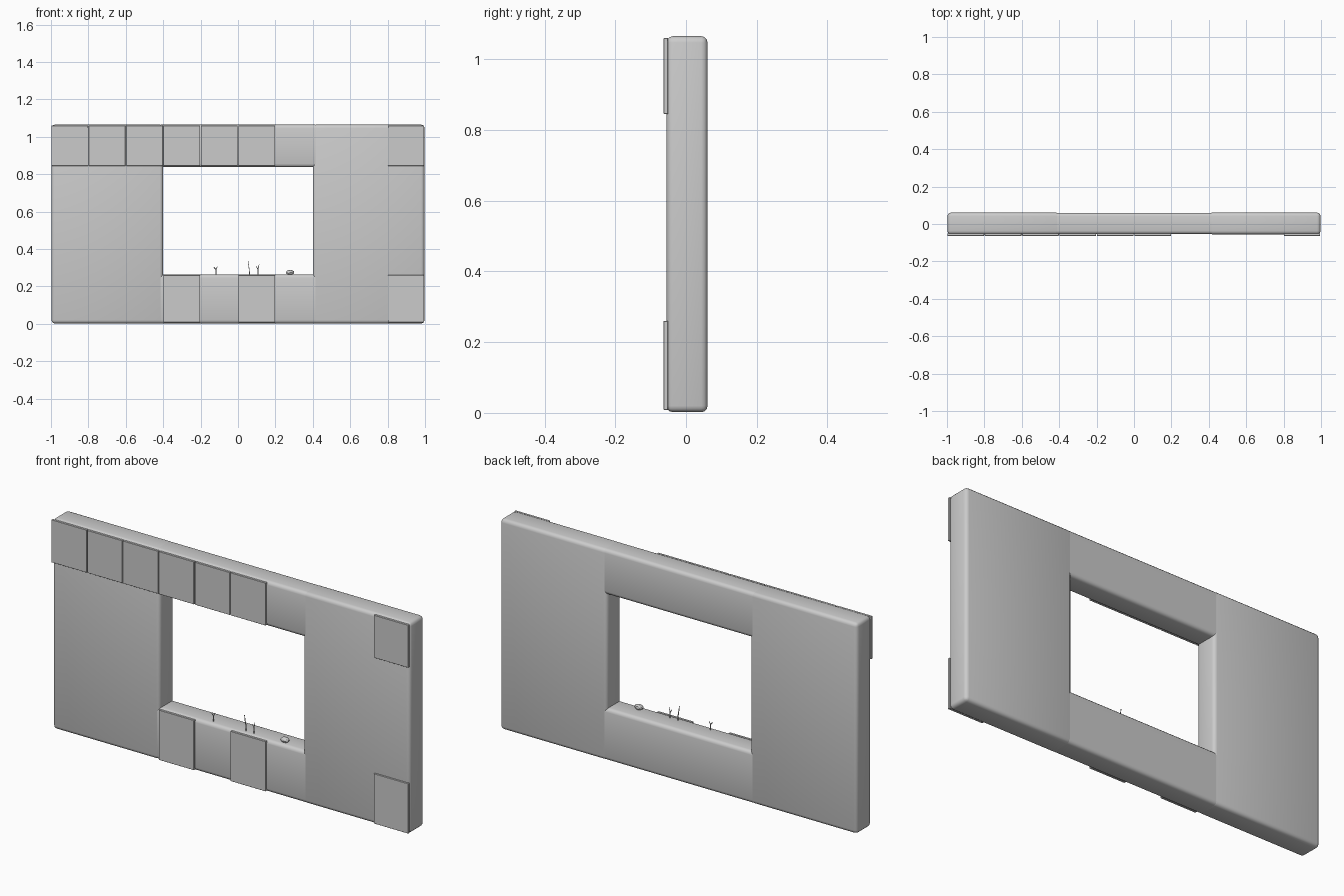
import bpy, bmesh, random
from mathutils import Vector

if "Cube" in bpy.data.objects:
    bpy.data.objects.remove(bpy.data.objects["Cube"])

random.seed(4)


def box(name, x0, x1, y0, y1, z0, z1, bevel, segments, long_edges_only=False):
    """Rounded box given by its limits; optionally bevel only the edges along x."""
    bm = bmesh.new()
    bmesh.ops.create_cube(bm, size=1)
    for v in bm.verts:
        v.co = Vector(((x0 + x1) / 2 + v.co.x * (x1 - x0),
                       (y0 + y1) / 2 + v.co.y * (y1 - y0),
                       (z0 + z1) / 2 + v.co.z * (z1 - z0)))
    edges = bm.edges[:]
    if long_edges_only:
        edges = [e for e in edges if abs(e.verts[0].co.x - e.verts[1].co.x) > 1e-4]
        bmesh.ops.delete(bm, geom=[f for f in bm.faces if abs(f.normal.x) > 0.9], context='FACES_ONLY')
    if bevel:
        bmesh.ops.bevel(bm, geom=edges, offset=bevel, segments=segments, profile=0.5, affect='EDGES')
    mesh = bpy.data.meshes.new(name)
    for f in bm.faces:
        f.smooth = segments > 1
    bm.to_mesh(mesh)
    bm.free()
    ob = bpy.data.objects.new(name, mesh)
    bpy.context.collection.objects.link(ob)
    return ob


TOP = 1.065
FRONT, BACK = -0.055, 0.061

# Side pillars
for side, x0 in (("left", -0.997), ("right", 0.4)):
    box(side + "_wall", x0, x0 + 0.597, FRONT, BACK, 0.002, TOP, 0.018, 3)

# Lintel and sill beams, open ends run into the pillars
for name, z0, z1 in (("lintel", 0.838, TOP), ("sill", 0.002, 0.264)):
    box(name, -0.415, 0.415, FRONT + 0.001, BACK - 0.001, z0, z1, 0.018, 3, True)

# Thin facing tiles on the front
upper = [-1.0, -0.8, -0.6, -0.4, -0.2, 0.0, 0.8]
lower = [-0.4, 0.0, 0.8]
for row, xs, z0, z1 in (("upper", upper, 0.845, 1.06), ("lower", lower, 0.008, 0.26)):
    for i, x in enumerate(xs):
        a, b = x + 0.002, min(x + 0.198, 0.995)
        box(f"{row}_tile_{i + 1}", a, b, -0.063, FRONT + 0.004, z0, z1, 0.001, 1)


def twig(name, x, strokes):
    """Small dry plant: each stroke is a list of (dx, dz) points above the sill."""
    cu = bpy.data.curves.new(name, 'CURVE')
    cu.dimensions = '3D'
    cu.bevel_depth = 0.003
    cu.bevel_resolution = 0
    cu.use_fill_caps = True
    for pts in strokes:
        sp = cu.splines.new('POLY')
        sp.points.add(len(pts) - 1)
        for i, (p, (dx, dz)) in enumerate(zip(sp.points, pts)):
            p.co = (x + dx, -0.025 + random.uniform(-0.002, 0.002), 0.262 + dz, 1)
            p.radius = 1 - 0.5 * i / (len(pts) - 1)
    ob = bpy.data.objects.new(name, cu)
    bpy.context.collection.objects.link(ob)


# Dry twigs growing on the sill
twig("forked_twig", -0.118, [[(0, 0), (0, 0.03), (0.008, 0.045)], [(0, 0.028), (-0.012, 0.042)]])
twig("tall_twig", 0.062, [[(0, 0), (-0.002, 0.03), (-0.006, 0.055), (-0.009, 0.078)]])
twig("short_twig", 0.107, [[(0, 0), (0, 0.03), (0.006, 0.056)], [(0, 0.03), (-0.009, 0.045)]])

# Pebble on the sill
bpy.ops.mesh.primitive_ico_sphere_add(subdivisions=2, radius=1, location=(0.278, -0.022, 0.275))
pebble = bpy.context.object
pebble.name = "pebble"
for v in pebble.data.vertices:
    v.co = Vector((v.co.x * 0.023, v.co.y * 0.017, v.co.z * 0.014)) * random.uniform(0.93, 1.04)
